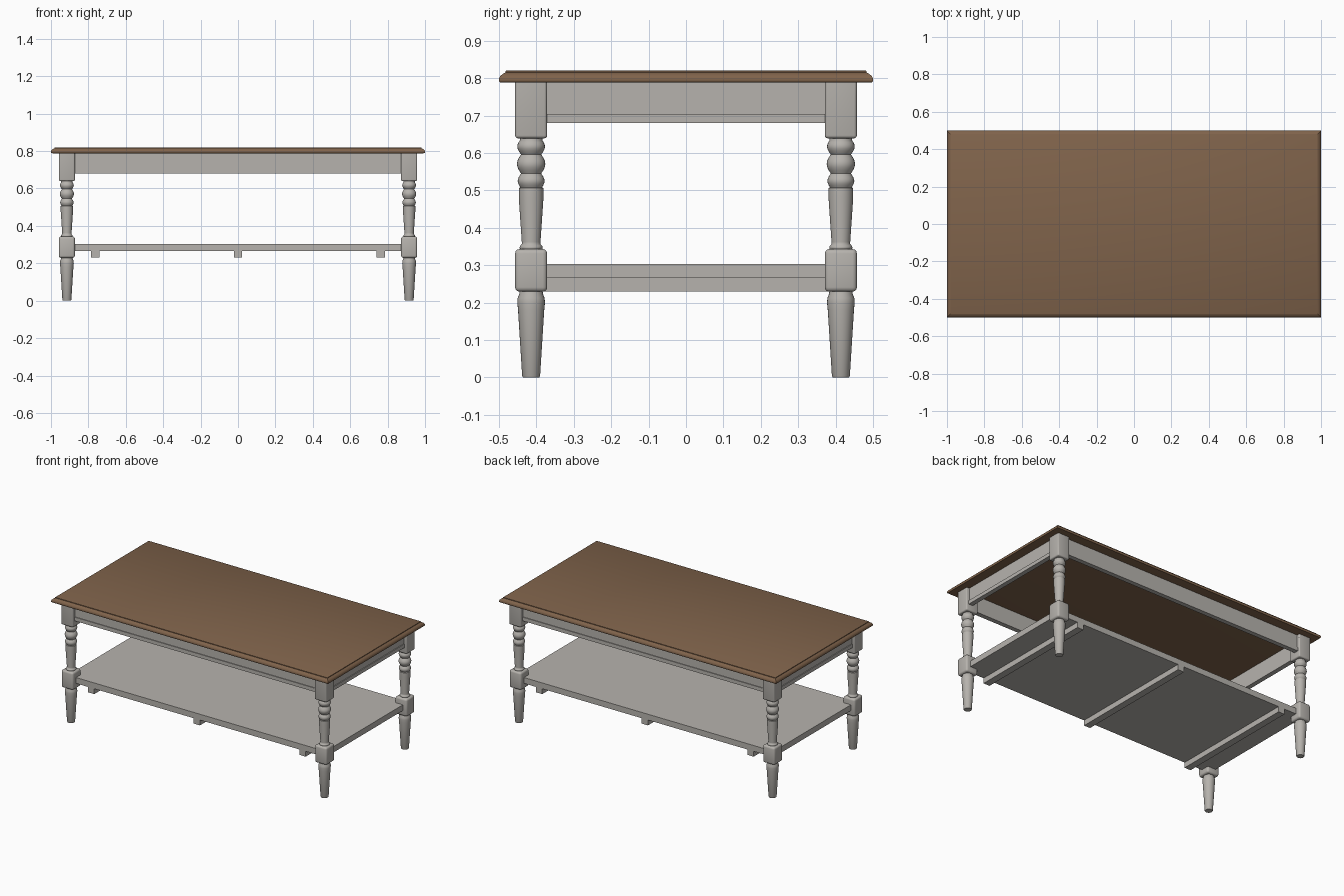
import bpy
import bmesh
import math

if "Cube" in bpy.data.objects:
    bpy.data.objects.remove(bpy.data.objects["Cube"], do_unlink=True)


def material(name, rgb):
    m = bpy.data.materials.new(name)
    m.use_nodes = True
    m.diffuse_color = (*rgb, 1)
    m.node_tree.nodes["Principled BSDF"].inputs["Base Color"].default_value = (*rgb, 1)
    return m


paint = material("warm grey paint", (0.47, 0.45, 0.42))
wood = material("brown wood", (0.215, 0.125, 0.07))


def finish(name, bm, mat, angle=30):
    bmesh.ops.recalc_face_normals(bm, faces=bm.faces)
    mesh = bpy.data.meshes.new(name)
    bm.to_mesh(mesh)
    bm.free()
    mesh.materials.append(mat)
    obj = bpy.data.objects.new(name, mesh)
    bpy.context.collection.objects.link(obj)
    bpy.ops.object.select_all(action="DESELECT")
    bpy.context.view_layer.objects.active = obj
    obj.select_set(True)
    bpy.ops.object.shade_smooth_by_angle(angle=math.radians(angle))
    return obj


def box(name, center, size, mat=paint, bevel=0, skip_top=False):
    bm = bmesh.new()
    bmesh.ops.create_cube(bm, size=1)
    for v in bm.verts:
        v.co = [c + s * p for c, s, p in zip(center, size, v.co)]
    if bevel:
        edges = [e for e in bm.edges
                 if not (skip_top and all(v.co.z > center[2] for v in e.verts))]
        bmesh.ops.bevel(bm, geom=edges, offset=bevel, segments=3,
                        profile=0.5, affect="EDGES")
    return finish(name, bm, mat)


def loft(name, rings, mat, angle=30):
    """Skin a stack of equal-length point rings and cap both ends."""
    bm = bmesh.new()
    rows = [[bm.verts.new(p) for p in ring] for ring in rings]
    n = len(rows[0])
    for a, b in zip(rows, rows[1:]):
        for i in range(n):
            j = (i + 1) % n
            bm.faces.new((a[i], a[j], b[j], b[i]))
    bm.faces.new(rows[0][::-1])
    bm.faces.new(rows[-1])
    return finish(name, bm, mat, angle)


def turned(name, x, y, profile, segments=28):
    circle = [2 * math.pi * i / segments for i in range(segments)]
    rings = [[(x + r * math.cos(a), y + r * math.sin(a), z) for a in circle]
             for r, z in profile]
    return loft(name, rings, paint, 45)


def bead(z0, z1, r_neck, r_max, steps=6):
    return [(r_neck + (r_max - r_neck) * math.sin(math.pi * i / steps),
             z0 + (z1 - z0) * i / steps) for i in range(steps + 1)]


# Table top with a moulded edge
edge = [(0.012, 0.788), (0.002, 0.789), (0, 0.793), (0, 0.799), (0.004, 0.806),
        (0.010, 0.811), (0.016, 0.814), (0.018, 0.815), (0.018, 0.819), (0.020, 0.82)]
corners = [(-1, -1), (1, -1), (1, 1), (-1, 1)]
loft("table_top",
     [[(sx * (1 - d), sy * (0.5 - d), z) for sx, sy in corners] for d, z in edge], wood)

# Turned legs with square blocks
LX, LY, BLOCK = 0.915, 0.414, 0.086
foot = [(0.022, 0), (0.024, 0.004), (0.035, 0.18), (0.037, 0.2), (0.036, 0.212),
        (0.032, 0.222), (0.030, 0.235)]
shaft = ([(0.028, 0.33)] + bead(0.338, 0.356, 0.025, 0.031)
         + [(0.025, 0.362), (0.033, 0.48), (0.033, 0.506)]
         + bead(0.508, 0.542, 0.029, 0.036) + bead(0.545, 0.596, 0.027, 0.038)
         + bead(0.600, 0.634, 0.030, 0.037) + [(0.031, 0.65)])

for sx, xname in ((-1, "right"), (1, "left")):
    for sy, yname in ((-1, "front"), (1, "back")):
        tag = f"{yname}_{xname}"
        x, y = sx * LX, sy * LY
        turned(tag + "_leg_foot", x, y, foot)
        turned(tag + "_leg_shaft", x, y, shaft)
        box(tag + "_leg_lower_block", (x, y, 0.286), (BLOCK, BLOCK, 0.114), bevel=0.012)
        box(tag + "_leg_upper_block", (x, y, 0.714), (BLOCK, BLOCK, 0.15),
            bevel=0.008, skip_top=True)

# Aprons with a raised strip along the bottom
for s, yname, xname in ((-1, "front", "right"), (1, "back", "left")):
    box(yname + "_apron", (0, s * 0.425, 0.735), (1.78, 0.024, 0.108))
    box(yname + "_apron_strip", (0, s * 0.427, 0.692), (1.78, 0.03, 0.024))
    box(xname + "_apron", (s * 0.926, 0, 0.735), (0.024, 0.78, 0.108))
    box(xname + "_apron_strip", (s * 0.928, 0, 0.692), (0.03, 0.78, 0.024))

# Lower shelf and the battens beneath it
box("lower_shelf", (0, 0, 0.284), (1.86, 0.85, 0.038))
for x, name in ((-0.763, "right"), (0, "middle"), (0.763, "left")):
    box(name + "_shelf_batten", (x, 0, 0.248), (0.045, 0.85, 0.036))
